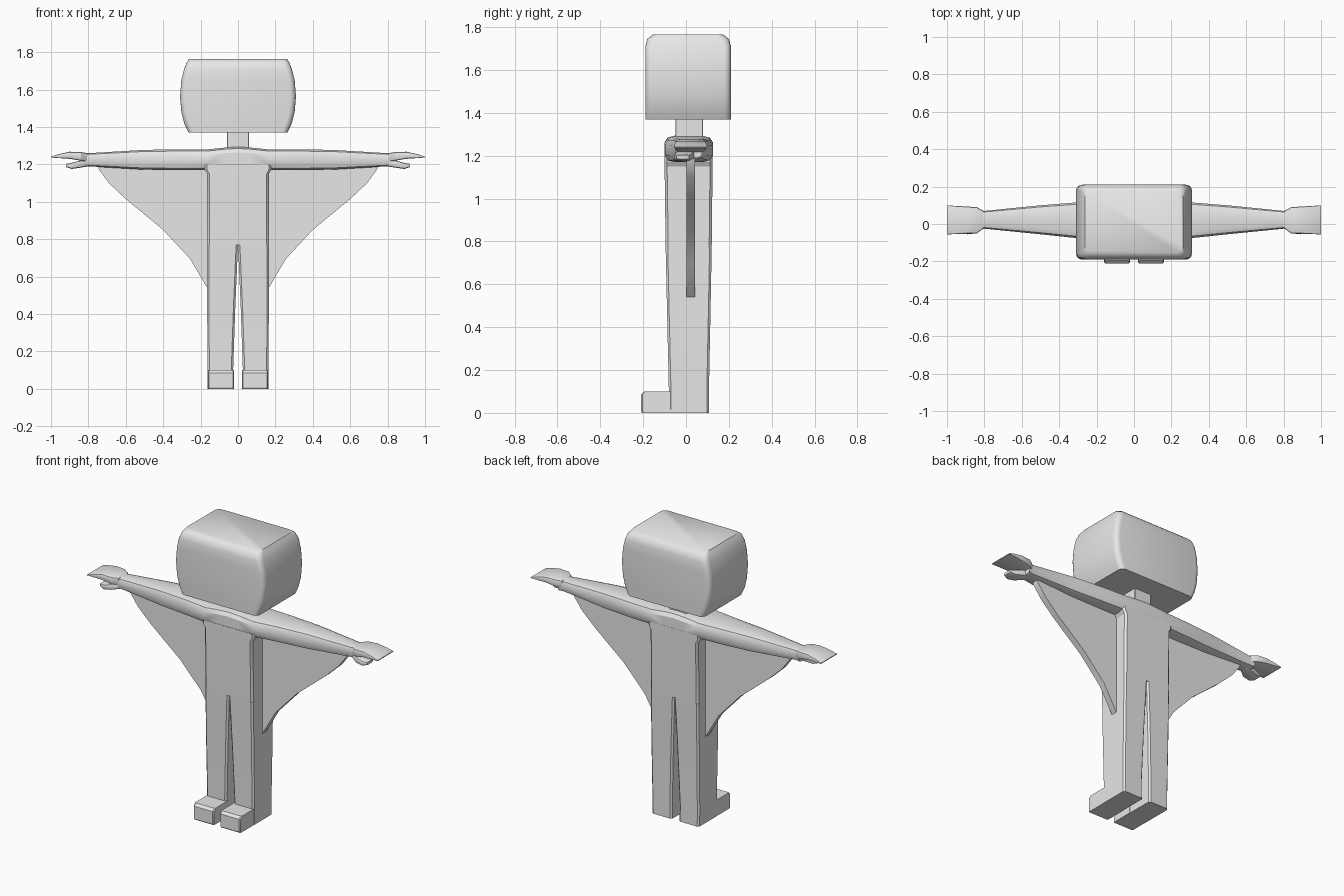
import bpy, bmesh
from mathutils import Vector

cube = bpy.data.objects.get("Cube")
if cube:
    bpy.data.objects.remove(cube, do_unlink=True)

grey = bpy.data.materials.new("plain_grey")
grey.use_nodes = True
grey.diffuse_color = (0.8, 0.8, 0.8, 1)
grey.node_tree.nodes["Principled BSDF"].inputs["Base Color"].default_value = (0.8, 0.8, 0.8, 1)


def oval(a0, a1, b0, b1, ra, rb, steps=1):
    """Rectangle with cut or rounded corners, as (a, b) pairs."""
    from math import sin, cos, pi
    pts = []
    corners = ((a1 - ra, b1 - rb), (a0 + ra, b1 - rb), (a0 + ra, b0 + rb), (a1 - ra, b0 + rb))
    for q, (ca, cb) in enumerate(corners):
        for i in range(steps + 1):
            t = (q + i / steps) * pi / 2
            pts.append((ca + ra * cos(t), cb + rb * sin(t)))
    return pts


def loft(name, rings, mirror=False, start_cap=True, angle=30):
    """Skin a list of equal-length rings into one object."""
    bm = bmesh.new()
    loops = [[bm.verts.new(p) for p in ring] for ring in rings]
    for low, high in zip(loops, loops[1:]):
        for i in range(len(low)):
            j = (i + 1) % len(low)
            bm.faces.new((low[i], low[j], high[j], high[i]))
    if start_cap:
        bm.faces.new(loops[0][::-1])
    bm.faces.new(loops[-1])
    bmesh.ops.recalc_face_normals(bm, faces=bm.faces)
    if sum((f.normal.dot(f.calc_center_median() - sum((v.co for v in bm.verts), Vector()) / len(bm.verts))
            for f in bm.faces)) < 0:
        bmesh.ops.reverse_faces(bm, faces=bm.faces)
    mesh = bpy.data.meshes.new(name)
    bm.to_mesh(mesh)
    bm.free()
    mesh.materials.append(grey)
    obj = bpy.data.objects.new(name, mesh)
    bpy.context.collection.objects.link(obj)
    bpy.ops.object.select_all(action="DESELECT")
    obj.select_set(True)
    bpy.context.view_layer.objects.active = obj
    bpy.ops.object.shade_smooth_by_angle(angle=angle * 3.14159 / 180)
    if mirror:
        obj.modifiers.new("mirror", "MIRROR")
    return obj


def upright(z, x0, x1, y0, y1, r, steps=1):
    return [(x, y, z) for x, y in oval(x0, x1, y0, y1, r, r, steps)]


def sideways(x, y0, y1, z0, z1, ry, rz):
    return [(x, y, z) for y, z in oval(y0, y1, z0, z1, ry, rz, 2)]


# Head: box with bulging sides and a softened top edge
head = [(1.37, 0.265, 0.2), (1.42, 0.288, 0.2), (1.48, 0.303, 0.2), (1.565, 0.31, 0.2),
        (1.65, 0.303, 0.2), (1.71, 0.288, 0.2), (1.745, 0.274, 0.19), (1.765, 0.262, 0.165)]
loft("head", [upright(z, -w, w, 0.01 - d, 0.01 + d, 0.032, 4) for z, w, d in head], angle=40)

# Neck
loft("neck", [upright(z, -0.06, 0.06, -0.05, 0.08, 0.004) for z in (1.25, 1.38)])

# Torso, flaring slightly at the armpits
torso = [(0.77, 0.165, -0.095, 0.12), (1.15, 0.165, -0.1, 0.124),
         (1.172, 0.178, -0.1, 0.124), (1.2, 0.178, -0.1, 0.124)]
loft("torso", [upright(z, -w, w, a, b, 0.012) for z, w, a, b in torso])

# Legs, tapering away from each other downwards
legs = [(0, 0.024, 0.162, -0.08, 0.107), (0.1, 0.026, 0.163, -0.08, 0.107),
        (0.45, 0.014, 0.165, -0.088, 0.114), (0.77, 0, 0.165, -0.095, 0.12)]
loft("leg", [upright(z, *r, 0.01) for z, *r in legs], mirror=True)

# Feet, with a rounded toe edge
foot = [(0, -0.205), (0.008, -0.21), (0.085, -0.21), (0.1, -0.195)]
loft("foot", [upright(z, 0.022, 0.161, y, -0.06, 0.006) for z, y in foot], mirror=True)

# Arms and shoulders in one span
arm = [(0, -0.1, 0.125, 1.172, 1.294, 0.05, 0.03), (0.07, -0.1, 0.125, 1.172, 1.29, 0.05, 0.03),
       (0.165, -0.098, 0.125, 1.17, 1.28, 0.045, 0.03), (0.31, -0.075, 0.115, 1.17, 1.28, 0.035, 0.03),
       (0.5, -0.055, 0.1, 1.172, 1.278, 0.03, 0.03), (0.8, -0.025, 0.07, 1.19, 1.26, 0.02, 0.02),
       (0.83, -0.03, 0.075, 1.19, 1.262, 0.02, 0.02)]
loft("arm", [sideways(*r) for r in arm], mirror=True, start_cap=False)

# Hands: a flat finger paddle above a short thumb
fingers = [(0.805, -0.025, 0.07, 1.215, 1.26, 0.01, 0.01), (0.84, -0.05, 0.09, 1.22, 1.266, 0.01, 0.01),
           (0.9, -0.052, 0.094, 1.23, 1.268, 0.01, 0.01), (0.96, -0.054, 0.097, 1.234, 1.255, 0.005, 0.005),
           (1, -0.056, 0.1, 1.237, 1.242, 0.002, 0.002)]
loft("fingers", [sideways(*r) for r in fingers], mirror=True)
thumb = [(0.8, -0.02, 0.045, 1.19, 1.22, 0.01, 0.01), (0.845, -0.05, 0.035, 1.182, 1.22, 0.012, 0.01),
         (0.89, -0.055, 0.025, 1.176, 1.208, 0.012, 0.01), (0.92, -0.045, 0.015, 1.186, 1.203, 0.008, 0.006)]
loft("thumb", [sideways(*r) for r in thumb], mirror=True)

# Wing webs between arm and body
web = [(0.15, 0.53), (0.165, 0.54), (0.256, 0.695), (0.4, 0.85), (0.6, 1.015),
       (0.69, 1.1), (0.745, 1.175), (0.75, 1.21), (0.15, 1.21)]
loft("wing_web", [[(x, y, z) for x, z in web] for y in (0.003, 0.042)], mirror=True)
